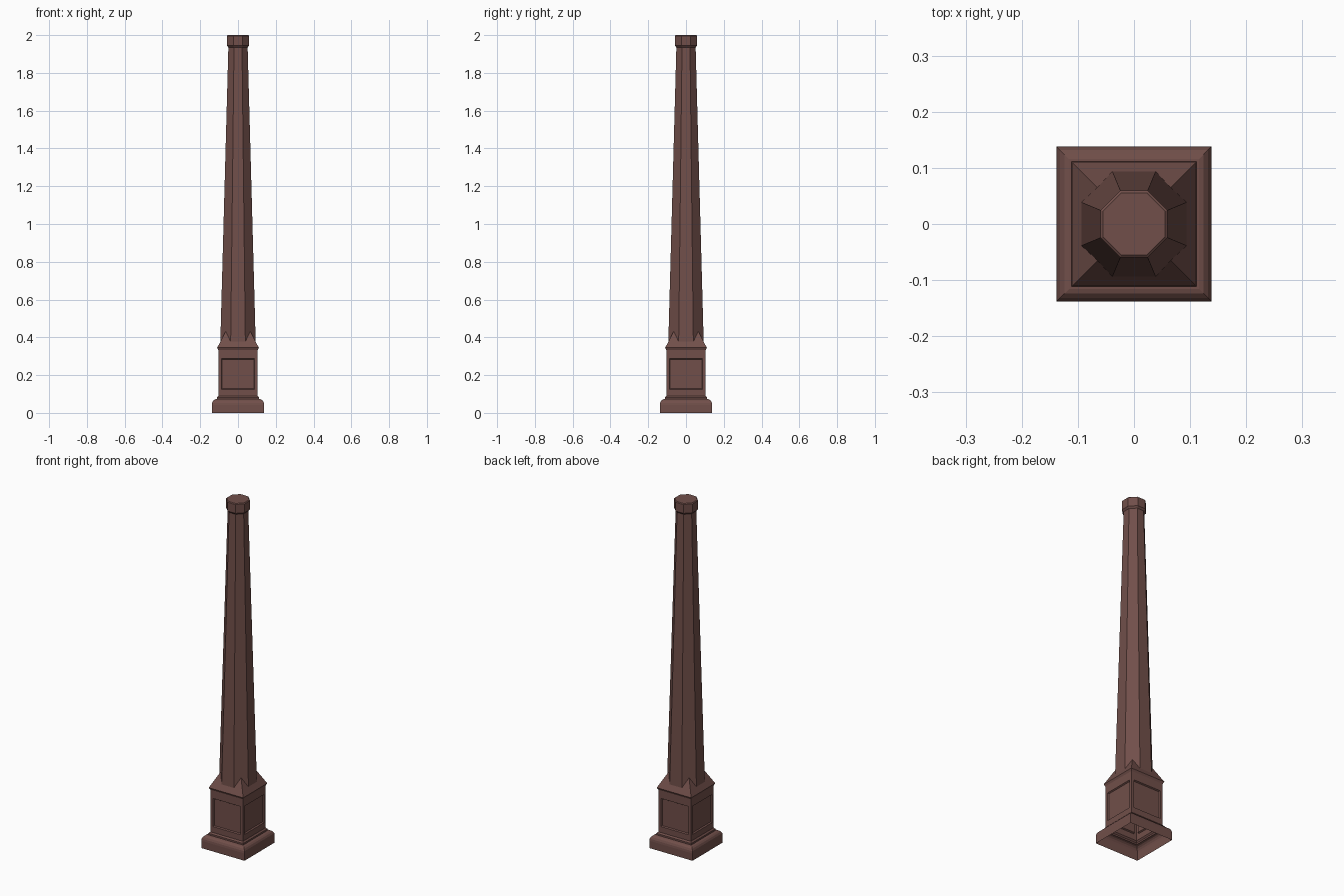
import bpy, bmesh, math

if "Cube" in bpy.data.objects:
    bpy.data.objects.remove(bpy.data.objects["Cube"])

mat = bpy.data.materials.new("dark reddish brown")
mat.diffuse_color = (0.165, 0.078, 0.068, 1)
mat.use_nodes = True
mat.node_tree.nodes["Principled BSDF"].inputs["Base Color"].default_value = mat.diffuse_color


def loft(name, sides, profile, cap=False):
    """Stack n-sided rings given as (distance to flat, height)."""
    bm = bmesh.new()
    rings = []
    for apothem, z in profile:
        r = apothem / math.cos(math.pi / sides)
        ring = []
        for i in range(sides):
            a = 2 * math.pi * (i + 0.5) / sides
            ring.append(bm.verts.new((r * math.cos(a), r * math.sin(a), z)))
        rings.append(ring)
    bands = []
    for lo, hi in zip(rings, rings[1:]):
        bands.append([bm.faces.new((lo[i], lo[(i + 1) % sides],
                                    hi[(i + 1) % sides], hi[i]))
                      for i in range(sides)])
    if cap:
        bm.faces.new(rings[-1])
    bm.normal_update()
    return bm, bands


def finish(bm, name):
    mesh = bpy.data.meshes.new(name)
    bm.to_mesh(mesh)
    bm.free()
    mesh.materials.append(mat)
    obj = bpy.data.objects.new(name, mesh)
    bpy.context.collection.objects.link(obj)
    return obj


# Square foot with rounded moulding, pedestal and pyramidal shoulder (open below)
foot = [(0.138, 0.0), (0.138, 0.042)]
foot += [(0.116 + 0.022 * math.cos(t), 0.042 + 0.031 * math.sin(t))
         for t in [math.radians(d) for d in (22, 45, 68, 90)]]
foot += [(0.111, 0.073), (0.111, 0.082), (0.104, 0.09)]
panel_band = len(foot)
pedestal = [(0.104, 0.108), (0.104, 0.303), (0.104, 0.333),
            (0.11, 0.345), (0.063, 0.436)]
bm, bands = loft("pedestal", 4, foot + pedestal)

# Recessed panel on every side of the pedestal
panels = bands[panel_band]
bmesh.ops.inset_individual(bm, faces=panels, thickness=0.023)
bmesh.ops.inset_individual(bm, faces=panels, thickness=0.006, depth=-0.007)
finish(bm, "pedestal")

# Tapered octagonal shaft with a collar at the top
bm, _ = loft("shaft", 8, [(0.094, 0.36), (0.051, 1.935), (0.0595, 1.945),
                          (0.0595, 1.996), (0.055, 2.0)], cap=True)
finish(bm, "shaft")
